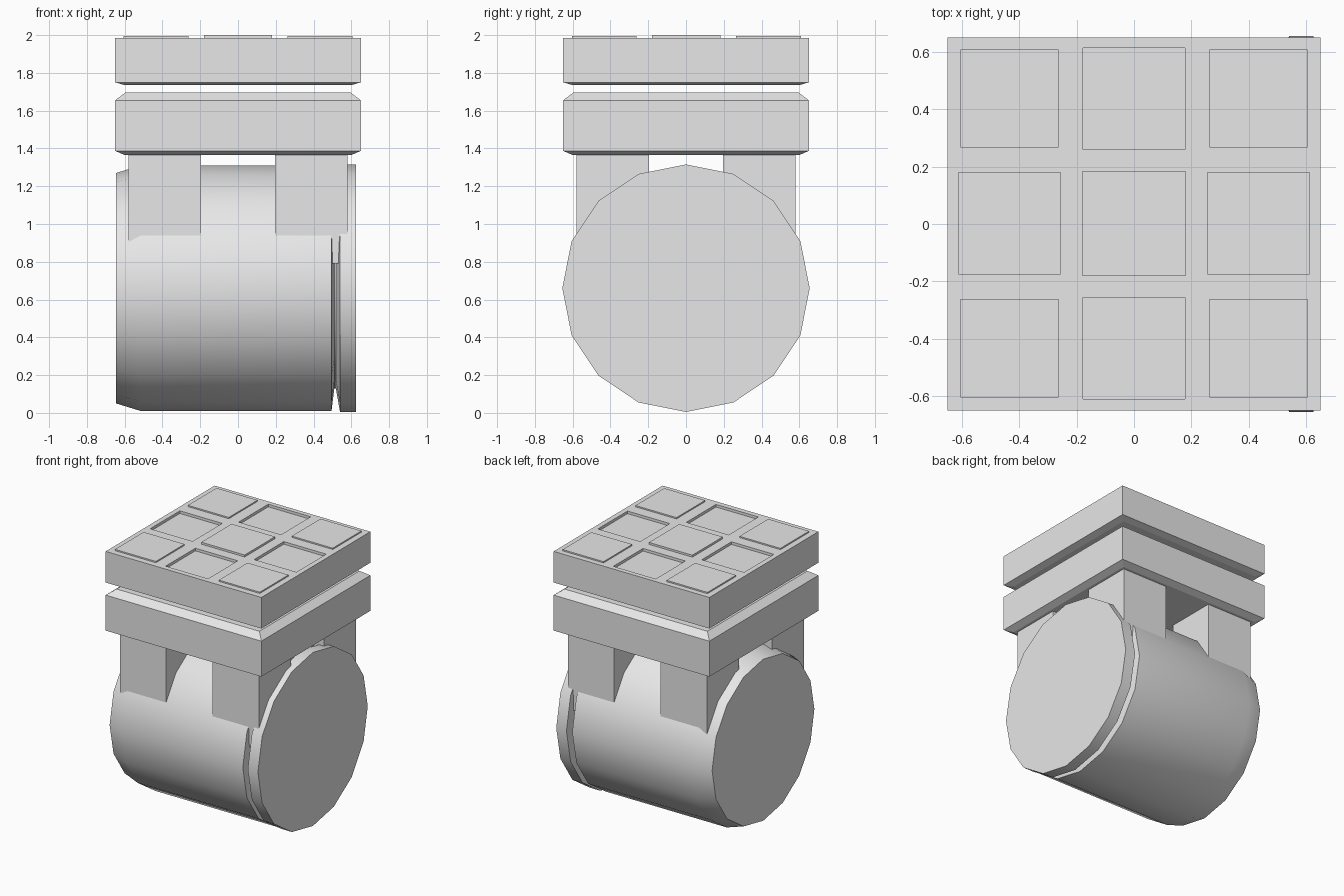
import bpy, bmesh, math

if "Cube" in bpy.data.objects:
    bpy.data.objects.remove(bpy.data.objects["Cube"])

grey = bpy.data.materials.new("light_grey")
grey.diffuse_color = (0.8, 0.8, 0.8, 1)
grey.use_nodes = True
grey.node_tree.nodes["Principled BSDF"].inputs["Base Color"].default_value = grey.diffuse_color


def finish(bm, name, smooth=False):
    bmesh.ops.recalc_face_normals(bm, faces=bm.faces[:])
    me = bpy.data.meshes.new(name)
    bm.to_mesh(me)
    bm.free()
    me.materials.append(grey)
    ob = bpy.data.objects.new(name, me)
    bpy.context.collection.objects.link(ob)
    if smooth:
        bpy.ops.object.select_all(action='DESELECT')
        ob.select_set(True)
        bpy.context.view_layer.objects.active = ob
        bpy.ops.object.shade_smooth_by_angle(angle=math.radians(30))
    return ob


def loft(rings):
    """Join equal-length point rings and cap both ends."""
    bm = bmesh.new()
    vs = [[bm.verts.new(p) for p in r] for r in rings]
    n = len(rings[0])
    for a, b in zip(vs, vs[1:]):
        for i in range(n):
            j = (i + 1) % n
            bm.faces.new((a[i], a[j], b[j], b[i]))
    bm.faces.new(vs[0])
    bm.faces.new(vs[-1])
    return bm


def circle(x, r, n=16):
    return [(x, r * math.sin(2 * math.pi * i / n), 0.66 + r * math.cos(2 * math.pi * i / n))
            for i in range(n)]


def square(h, z):
    return [(-h, -h, z), (h, -h, z), (h, h, z), (-h, h, z)]


# Drum: tapered left end, V groove, then the right-hand lid
profile = [(-0.645, 0.61), (-0.515, 0.65), (0.495, 0.65), (0.51, 0.53),
           (0.518, 0.53), (0.54, 0.655), (0.625, 0.655)]
finish(loft([circle(x, r) for x, r in profile]), "drum", smooth=True)

# Four square legs
for sx in (-1, 1):
    for sy in (-1, 1):
        xs = (sx * 0.195, sx * 0.58)
        ys = (sy * 0.195, sy * 0.58)
        rings = [[(xs[0], ys[0], z), (xs[1], ys[0], z), (xs[1], ys[1], z), (xs[0], ys[1], z)]
                 for z in (0.79, 1.375)]
        finish(loft(rings), "leg")

# Lower plate with chamfered rims
finish(loft([square(0.60, 1.365), square(0.65, 1.387), square(0.65, 1.655),
             square(0.597, 1.695)]), "lower_plate")

# Upper plate: tiled top face, sides pulled down from its border
bm = bmesh.new()
bmesh.ops.create_grid(bm, x_segments=3, y_segments=3, size=0.65)
for v in bm.verts:
    v.co.z = 1.985
cells = bm.faces[:]
edges = [e for e in bm.edges if e.is_boundary]
for z, h in ((1.75, 0.65), (1.735, 0.60)):
    geom = bmesh.ops.extrude_edge_only(bm, edges=edges)["geom"]
    for v in (g for g in geom if isinstance(g, bmesh.types.BMVert)):
        v.co.z = z
        if h < 0.65:
            v.co.x *= h / 0.65
            v.co.y *= h / 0.65
    edges = [g for g in geom if isinstance(g, bmesh.types.BMEdge) and g.is_boundary]
bmesh.ops.contextual_create(bm, geom=edges)

# Tiles: corners and centre raised, the four side tiles sunk
for f in cells:
    c = f.calc_center_median()
    i, j = round(c.x / 0.433), round(c.y / 0.433)
    kind = abs(i) + abs(j)
    half = {0: 0.181, 1: 0.177, 2: 0.171}[kind]
    lift = {0: 0.015, 1: -0.02, 2: 0.01}[kind]
    bmesh.ops.inset_individual(bm, faces=[f], thickness=0.03)
    cx, cy = i * 0.434, j * 0.435 + 0.002
    for v in f.verts:
        v.co.x = cx + math.copysign(half, v.co.x - c.x)
        v.co.y = cy + math.copysign(half, v.co.y - c.y)
    top = bmesh.ops.extrude_discrete_faces(bm, faces=[f])["faces"][0]
    for v in top.verts:
        v.co.z += lift
finish(bm, "upper_plate")
